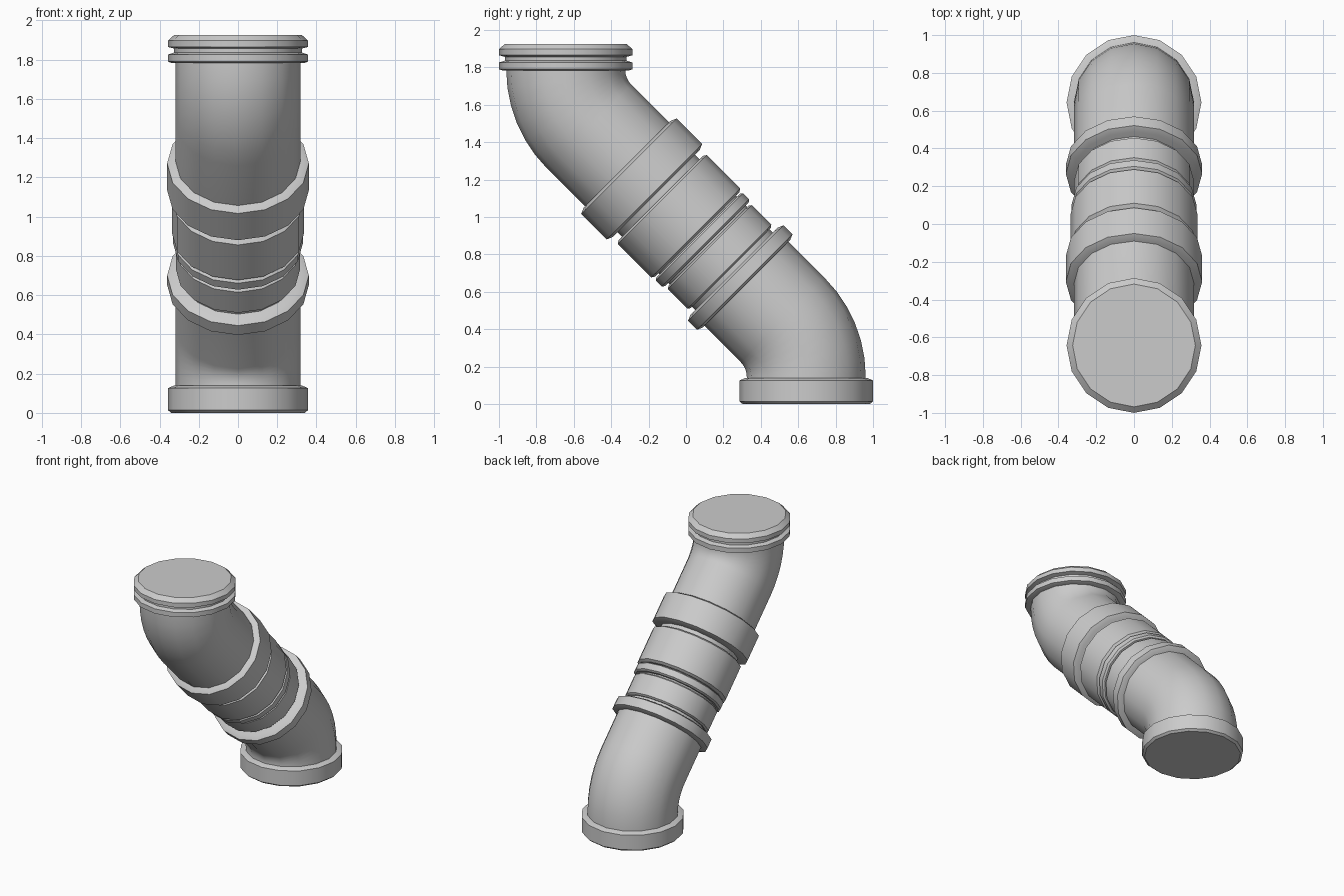
import bpy, bmesh, math
from mathutils import Vector

if "Cube" in bpy.data.objects:
    bpy.data.objects.remove(bpy.data.objects["Cube"])

SIDES = 16
MID = Vector((0, 0, 0.966))                  # centre of the slanted run
DOWN = Vector((0, 1, -1)).normalized()       # slanted axis, descending to +y
UP = Vector((0, 0, 1))
END_Y = 0.643
PIPE_R = 0.318


def loft(name, rings):
    """Skin 16-sided rings given as (centre, direction, radius), capped at both ends."""
    bm = bmesh.new()
    loops = []
    for c, d, r in rings:
        u = Vector((1, 0, 0))
        v = d.cross(u)
        loops.append([bm.verts.new(c + r * (u * math.cos(a) + v * math.sin(a)))
                      for a in (2 * math.pi * k / SIDES for k in range(SIDES))])
    for a, b in zip(loops, loops[1:]):
        for k in range(SIDES):
            j = (k + 1) % SIDES
            bm.faces.new((a[k], a[j], b[j], b[k]))
    bm.faces.new(loops[0])
    bm.faces.new(loops[-1])
    bmesh.ops.recalc_face_normals(bm, faces=bm.faces)
    me = bpy.data.meshes.new(name)
    bm.to_mesh(me)
    bm.free()
    ob = bpy.data.objects.new(name, me)
    bpy.context.collection.objects.link(ob)
    bpy.ops.object.select_all(action='DESELECT')
    ob.select_set(True)
    bpy.context.view_layer.objects.active = ob
    bpy.ops.object.shade_smooth_by_angle(angle=math.radians(30))
    return ob


def turned(name, profile, origin, axis):
    """Turned part from (distance along axis, radius) pairs."""
    return loft(name, [(origin + axis * s, axis, r) for s, r in profile])


# Elbow pipes: a straight slanted piece, a 45 degree bend, then vertical
def elbow(name, sign, s_start, z_end):
    d0 = DOWN * sign
    d1 = -UP * sign
    corner = MID + d0 * (END_Y * math.sqrt(2))
    bend_r = 0.43
    t = bend_r * math.tan(math.radians(22.5))
    pivot = corner + d1 * t - Vector((0, sign * bend_r, 0))
    rings = [(MID + d0 * s_start, d0, PIPE_R)]
    steps = 6
    for i in range(steps + 1):
        a = math.radians(45 * (1 - i / steps))
        out = Vector((0, sign * math.cos(a), sign * math.sin(a)))
        along = Vector((0, sign * math.sin(a), -sign * math.cos(a)))
        rings.append((pivot + out * bend_r, along, PIPE_R))
    rings.append((Vector((0, sign * END_Y, z_end)), d1, PIPE_R))
    loft(name, rings)


elbow("lower_elbow", 1, 0.42, 0.05)
elbow("upper_elbow", -1, 0.40, 1.88)

# Narrow core seen in the grooves between the sleeves
turned("core", [(-0.42, 0.293), (0.43, 0.293)], MID, DOWN)

# Bands along the slanted run: name, start, end, radius, chamfer depth, chamfer length
for name, a, b, r, cr, cl in [
        ("wide_collar", -0.446, -0.225, 0.361, 0.033, 0.014),
        ("long_sleeve", -0.192, 0.085, 0.336, 0.018, 0.012),
        ("thin_ring", 0.092, 0.158, 0.330, 0.014, 0.010),
        ("short_sleeve", 0.170, 0.338, 0.317, 0.014, 0.010),
        ("narrow_collar", 0.362, 0.458, 0.361, 0.033, 0.014)]:
    turned(name, [(a, r - cr), (a + cl, r), (b - cl, r), (b, r - cr)], MID, DOWN)

# End flanges
turned("bottom_flange",
       [(0, 0.340), (0.014, 0.357), (0.126, 0.357), (0.140, 0.325)],
       Vector((0, END_Y, 0)), UP)
turned("top_flange",
       [(1.782, 0.335), (1.790, 0.357), (1.826, 0.357), (1.836, 0.325),
        (1.856, 0.325), (1.865, 0.357), (1.897, 0.357), (1.926, 0.325)],
       Vector((0, -END_Y, 0)), UP)
